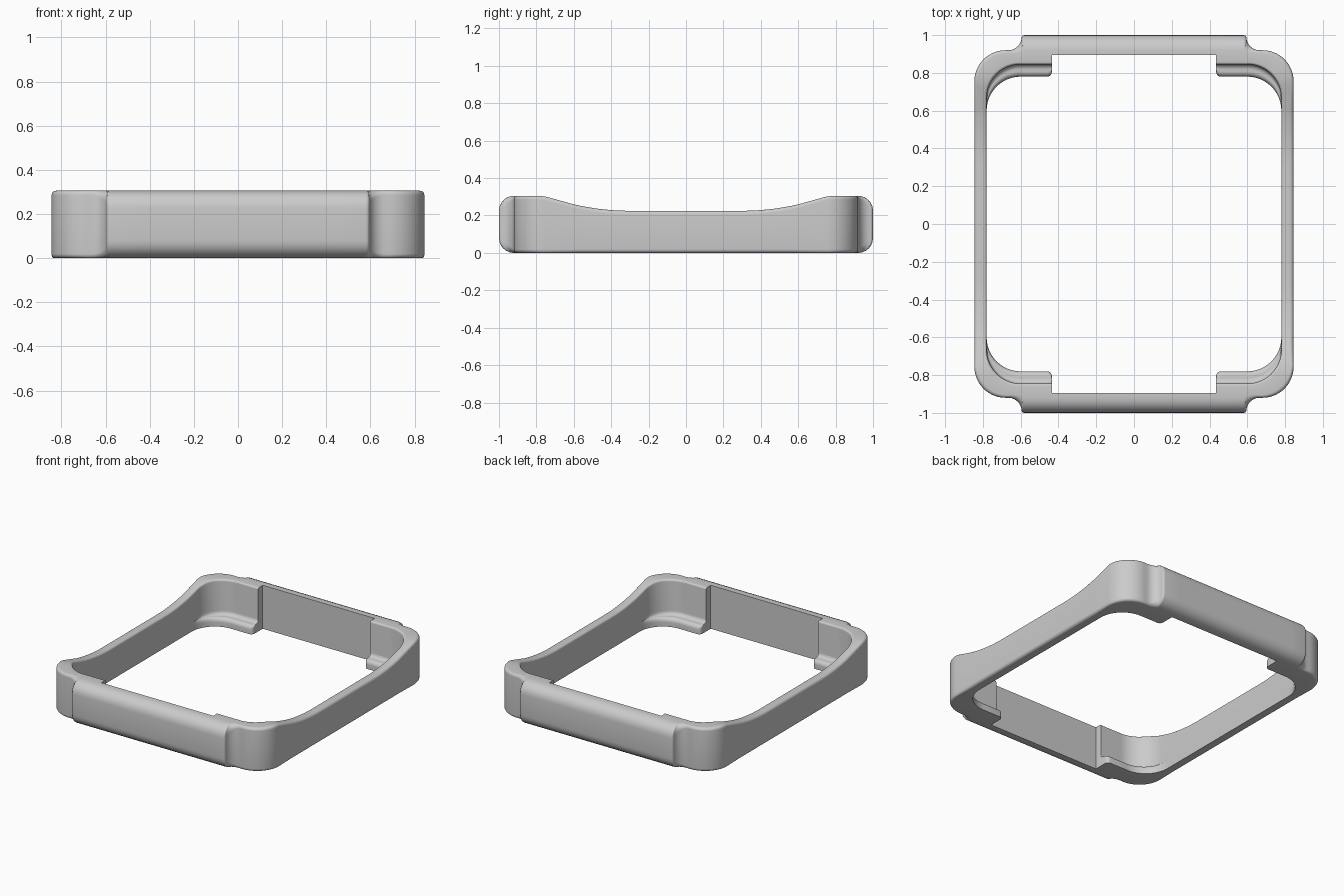
import bpy, bmesh, math
from mathutils import Vector

if "Cube" in bpy.data.objects:
    bpy.data.objects.remove(bpy.data.objects["Cube"])

LEDGE_Z = 0.06


def top_height(y):
    # flat dip, concave rise, then a soft shoulder up to the corners
    y = abs(y)
    if y < 0.3:
        return 0.225
    if y < 0.72:
        return 0.225 + 0.383 * (y - 0.3) ** 2
    return 0.3054 - 2.01 * max(0.0, 0.8 - y) ** 2


def arc(cx, cy, r, a0, a1, n):
    return [Vector((cx + r * math.cos(math.radians(a0 + (a1 - a0) * i / n)),
                    cy + r * math.sin(math.radians(a0 + (a1 - a0) * i / n))))
            for i in range(n + 1)]


def section(outer, inner, lip, inner_r):
    """Closed cross-section of the wall at one station."""
    inward = (inner - outer).normalized()
    r = 0.02 + 0.75 * max(0.0, outer.y - 0.92)
    pts = []

    def add(p, z=None, drop=0.0):
        pts.append((p.x, p.y, top_height(p.y) - drop if z is None else z))

    steps = [math.pi / 2 * i / 6 for i in range(7)]
    # outer face with rounded lower and upper edges
    for a in steps:
        add(outer + inward * r * (1 - math.sin(a)), z=r * (1 - math.cos(a)))
    for a in steps:
        add(outer + inward * r * (1 - math.cos(a)), drop=r * (1 - math.sin(a)))
    # rounded inner top edge
    for a in steps:
        add(inner - inward * inner_r * (1 - math.sin(a)), drop=inner_r * (1 - math.cos(a)))
    # fillet down to the ledge, then its rounded lip
    out = lip - inner
    d = out.length
    out = out.normalized() if d > 1e-5 else Vector((0, 0))
    f = min(0.028, d * 0.45)
    for a in steps:
        add(inner + out * f * (1 - math.cos(a)), z=LEDGE_Z + f * (1 - math.sin(a)))
    for a in steps:
        add(lip - out * f * (1 - math.sin(a)), z=LEDGE_Z - f * (1 - math.cos(a)))
    add(lip, z=0.0)
    return pts


V = Vector
stations = []
# end bar with the recessed inner face
for x in (0.0, 0.435):
    stations.append((V((x, 1.0)), V((x, 0.895)), V((x, 0.895)), 0.0))
# start of the corner ledge, rounded at its tip
for p in arc(0.46, 0.805, 0.025, 180, 270, 4):
    stations.append((V((p.x, 1.0)), V((p.x, 0.845)), p, 0.012))
# shoulder between bar and corner
shoulder = arc(0.58, 0.985, 0.015, 90, 0, 4) + arc(0.665, 0.99, 0.07, 180, 265, 8)
for i, p in enumerate(shoulder):
    x = 0.565 + 0.03 * i / (len(shoulder) - 1)
    stations.append((p, V((x, 0.845)), V((x, 0.78)), 0.012))
# rounded corner
for o, i, l in zip(arc(0.68, 0.755, 0.165, 90, 0, 20),
                   arc(0.60, 0.665, 0.18, 90, 0, 20),
                   arc(0.60, 0.60, 0.18, 90, 0, 20)):
    stations.append((o, i, l, 0.015))
# side rail
for k in range(19):
    y = 0.6 * (1 - k / 18)
    stations.append((V((0.845, y)), V((0.78, y)), V((0.78, y)), 0.015))

# loft the quarter and repeat it in all four quadrants
bm = bmesh.new()
for sx in (1, -1):
    for sy in (1, -1):
        rings = [[bm.verts.new((x * sx, y * sy, z)) for x, y, z in section(*s)]
                 for s in stations]
        for a, b in zip(rings, rings[1:]):
            n = len(a)
            for j in range(n):
                k = (j + 1) % n
                bm.faces.new((a[j], a[k], b[k], b[j]))
bmesh.ops.remove_doubles(bm, verts=bm.verts, dist=0.0004)
bmesh.ops.dissolve_degenerate(bm, edges=bm.edges, dist=0.0001)
bmesh.ops.recalc_face_normals(bm, faces=bm.faces)

mesh = bpy.data.meshes.new("bumper_frame")
bm.to_mesh(mesh)
bm.free()
frame = bpy.data.objects.new("bumper_frame", mesh)
bpy.context.collection.objects.link(frame)

grey = bpy.data.materials.new("light grey")
grey.diffuse_color = (0.6, 0.6, 0.6, 1)
grey.use_nodes = True
grey.node_tree.nodes["Principled BSDF"].inputs["Base Color"].default_value = grey.diffuse_color
mesh.materials.append(grey)

bpy.context.view_layer.objects.active = frame
frame.select_set(True)
bpy.ops.object.shade_smooth_by_angle(angle=math.radians(35))
